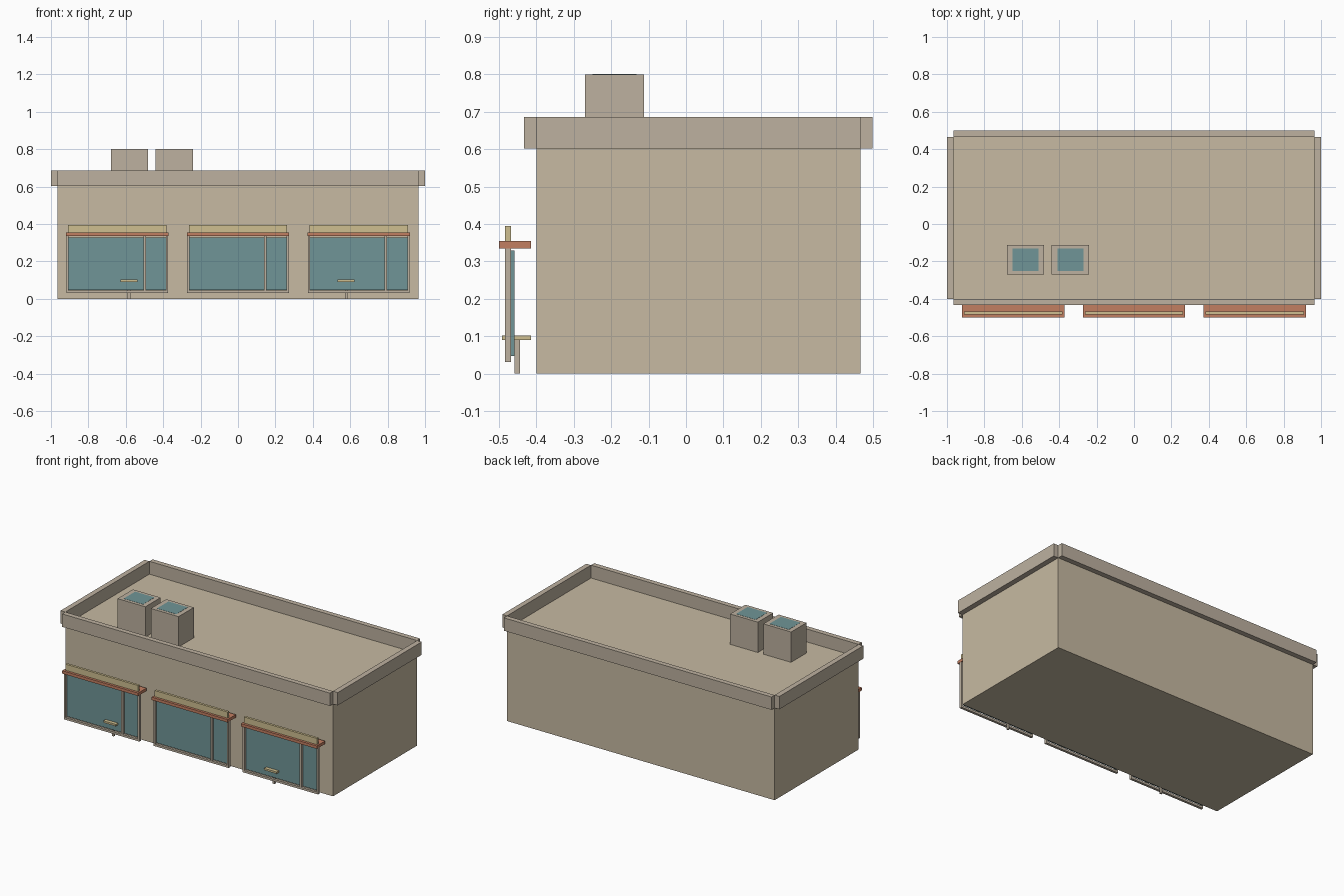
import bpy
import bmesh
from mathutils import Vector

if "Cube" in bpy.data.objects:
    bpy.data.objects.remove(bpy.data.objects["Cube"])


def material(name, rgb):
    m = bpy.data.materials.new(name)
    m.diffuse_color = (*rgb, 1)
    m.use_nodes = True
    m.node_tree.nodes["Principled BSDF"].inputs["Base Color"].default_value = m.diffuse_color
    return m


WALL = material("wall_tan", (0.57, 0.49, 0.36))
TRIM = material("trim_stone", (0.51, 0.44, 0.35))
GLASS = material("teal_glass", (0.16, 0.30, 0.31))
AWNING = material("terracotta", (0.54, 0.21, 0.12))
SIGN = material("pale_yellow", (0.62, 0.52, 0.28))


def boxes(name, mat, *spans):
    """One object made of boxes, each given as (x0, x1, y0, y1, z0, z1)."""
    bm = bmesh.new()
    for x0, x1, y0, y1, z0, z1 in spans:
        size = Vector((x1 - x0, y1 - y0, z1 - z0))
        mid = Vector((x0 + x1, y0 + y1, z0 + z1)) / 2
        verts = bmesh.ops.create_cube(bm, size=1)["verts"]
        for v in verts:
            v.co = v.co * size + mid
    mesh = bpy.data.meshes.new(name)
    bm.to_mesh(mesh)
    bm.free()
    mesh.materials.append(mat)
    obj = bpy.data.objects.new(name, mesh)
    bpy.context.collection.objects.link(obj)
    return obj


# Building block with flat roof
BX, Y0, Y1, ROOF, TOP = 0.966, -0.40, 0.466, 0.602, 0.686
boxes("building_body", WALL, (-BX, BX, Y0, Y1, 0, ROOF))

# Parapet strips around the roof, open at the corners
boxes("parapet_front", TRIM, (-BX, BX, -0.433, Y0, ROOF, TOP))
boxes("parapet_back", TRIM, (-BX, BX, Y1, 0.499, ROOF, TOP))
boxes("parapet_left", TRIM, (-1, -BX, Y0, Y1, ROOF, TOP))
boxes("parapet_right", TRIM, (BX, 1, Y0, Y1, ROOF, TOP))

# Rooftop units with inset teal grilles
for i, x in enumerate((-0.58, -0.34)):
    boxes(f"roof_unit_{i + 1}", TRIM, (x - 0.1, x + 0.1, -0.27, -0.112, ROOF, 0.8))
    boxes(f"roof_unit_grille_{i + 1}", GLASS,
          (x - 0.07, x + 0.07, -0.25, -0.132, 0.79, 0.801))

# Three shop windows: frame, glass, awning and sign board
FY0, FY1 = -0.484, -0.468
for i, c in enumerate((-0.645, 0.0, 0.645)):
    n = i + 1
    boxes(f"window_frame_{n}", TRIM,
          (c - 0.272, c - 0.26, FY0, FY1, 0.031, 0.336),
          (c + 0.26, c + 0.272, FY0, FY1, 0.031, 0.336),
          (c + 0.139, c + 0.152, FY0, FY1, 0.045, 0.336),
          (c - 0.26, c + 0.26, FY0, FY1, 0.031, 0.045))
    boxes(f"window_glass_{n}", GLASS,
          (c - 0.262, c + 0.262, FY1, -0.459, 0.047, 0.329))
    boxes(f"awning_{n}", AWNING,
          (c - 0.274, c + 0.274, -0.5, -0.414, 0.335, 0.354))
    boxes(f"sign_board_{n}", SIGN,
          (c - 0.263, c + 0.263, FY0, FY1, 0.354, 0.394))

# Small tables at the outer windows
for side, x in (("left", -0.583), ("right", 0.578)):
    boxes(f"table_top_{side}", SIGN, (x - 0.045, x + 0.045, -0.492, -0.414, 0.09, 0.102))
    boxes(f"table_leg_{side}", TRIM, (x - 0.007, x + 0.007, -0.458, -0.444, 0, 0.09))
